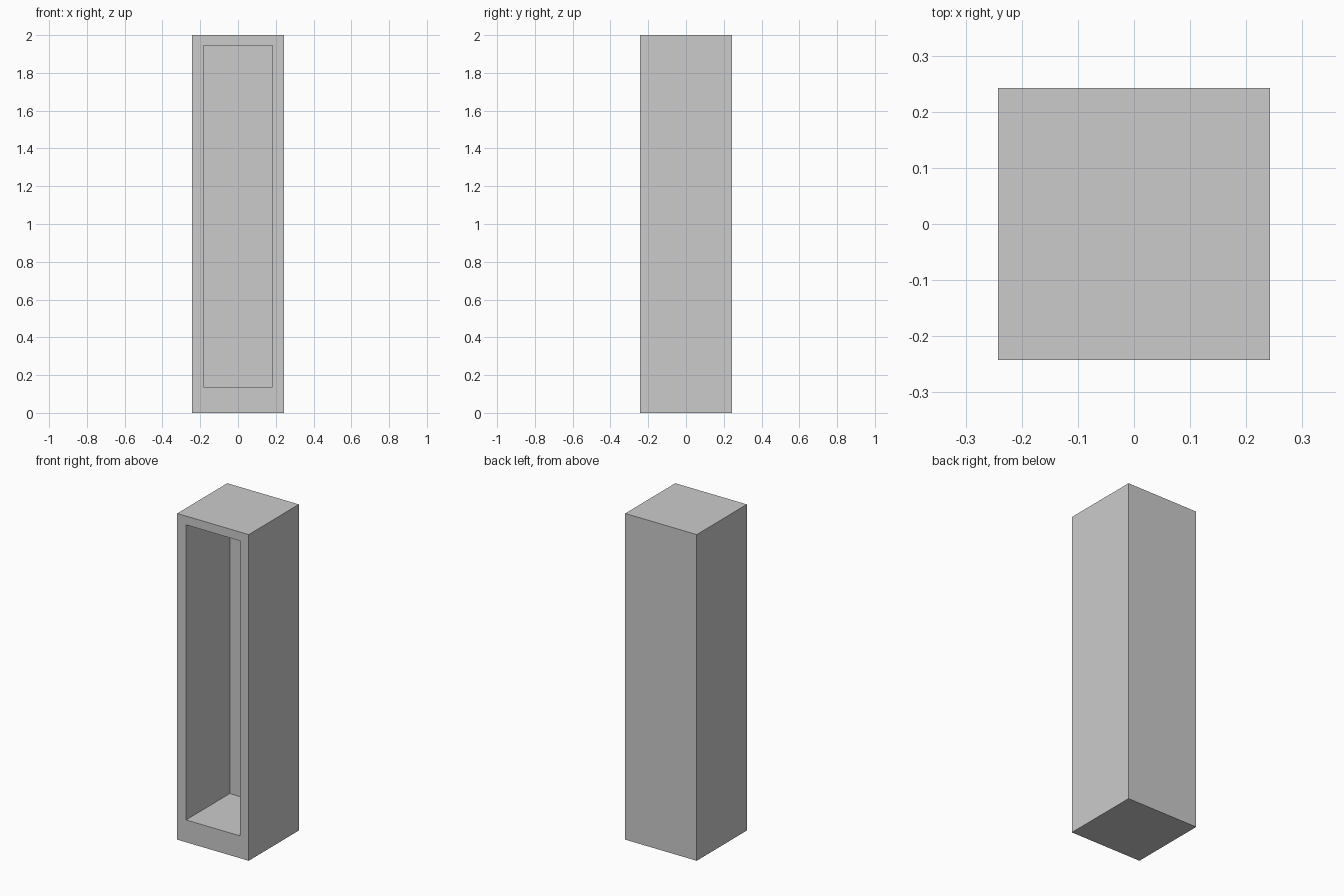
import bpy
import bmesh

if "Cube" in bpy.data.objects:
    bpy.data.objects.remove(bpy.data.objects["Cube"])

HALF = 0.2425            # half width and half depth
HEIGHT = 2.0
OPEN_HALF = 0.182        # half width of the opening
OPEN_LOW, OPEN_HIGH = 0.137, 1.946
CAVITY_DEPTH = 0.423

# Cabinet body
bm = bmesh.new()
bmesh.ops.create_cube(bm, size=1.0)
for v in bm.verts:
    v.co = (v.co.x * 2 * HALF, v.co.y * 2 * HALF, (v.co.z + 0.5) * HEIGHT)
bm.normal_update()

# Front frame around the opening
front = min(bm.faces, key=lambda f: f.calc_center_median().y)
bmesh.ops.inset_region(bm, faces=[front], thickness=0.06)
for v in front.verts:
    v.co.x = OPEN_HALF if v.co.x > 0 else -OPEN_HALF
    v.co.z = OPEN_HIGH if v.co.z > HEIGHT / 2 else OPEN_LOW

# Cavity pushed back into the body
cavity = bmesh.ops.extrude_discrete_faces(bm, faces=[front])["faces"][0]
bmesh.ops.translate(bm, verts=cavity.verts, vec=(0, CAVITY_DEPTH, 0))
bm.normal_update()

mesh = bpy.data.meshes.new("cabinet_shell")
bm.to_mesh(mesh)
bm.free()
obj = bpy.data.objects.new("cabinet_shell", mesh)
bpy.context.collection.objects.link(obj)
